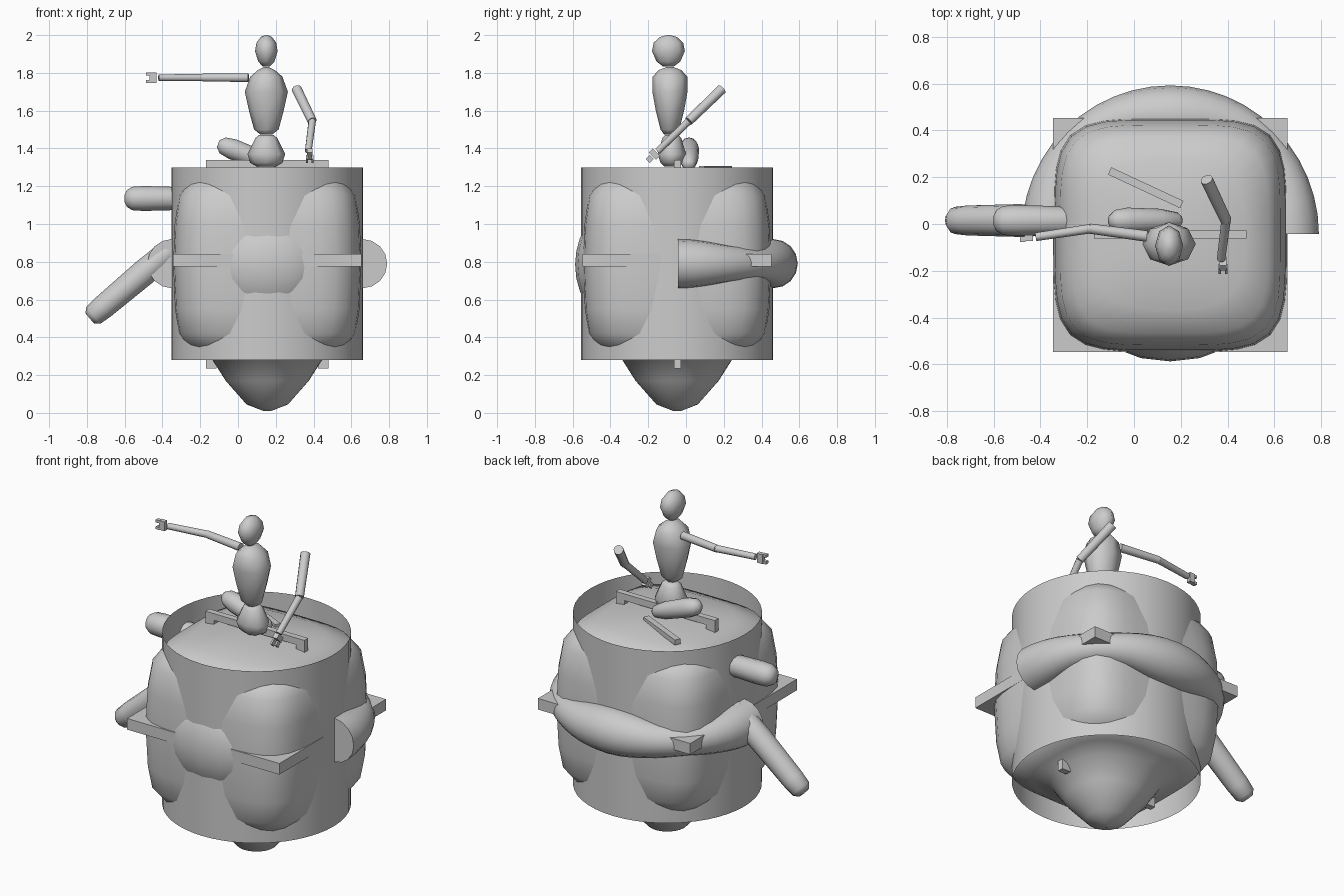
import bpy, bmesh, math
from mathutils import Vector, Matrix

cube = bpy.data.objects.get("Cube")
if cube:
    bpy.data.objects.remove(cube, do_unlink=True)

grey = bpy.data.materials.new("plain grey")
grey.use_nodes = True
grey.diffuse_color = (0.6, 0.6, 0.6, 1)
grey.node_tree.nodes["Principled BSDF"].inputs["Base Color"].default_value = (0.6, 0.6, 0.6, 1)

CX, CY, MID = 0.155, -0.047, 0.785


def finish(name, bm, angle=50):
    bmesh.ops.recalc_face_normals(bm, faces=bm.faces)
    mesh = bpy.data.meshes.new(name)
    bm.to_mesh(mesh)
    bm.free()
    mesh.materials.append(grey)
    obj = bpy.data.objects.new(name, mesh)
    bpy.context.collection.objects.link(obj)
    bpy.ops.object.select_all(action='DESELECT')
    obj.select_set(True)
    bpy.context.view_layer.objects.active = obj
    bpy.ops.object.shade_smooth_by_angle(angle=math.radians(angle))
    return obj


def ring(cx, cy, z, hx, hy, n=2, seg=8):
    """Superellipse cross-section at height z."""
    pts = []
    for i in range(seg):
        a = math.tau * i / seg
        c, s = math.cos(a), math.sin(a)
        k = (abs(c) ** n + abs(s) ** n) ** (-1 / n)
        pts.append(Vector((cx + hx * k * c, cy + hy * k * s, z)))
    return pts


def loft(name, rings, caps=True, angle=50):
    bm = bmesh.new()
    loops = [[bm.verts.new(p) for p in r] for r in rings]
    for a, b in zip(loops, loops[1:]):
        for i in range(len(a)):
            j = (i + 1) % len(a)
            bm.faces.new((a[i], a[j], b[j], b[i]))
    if caps:
        bm.faces.new(loops[0])
        bm.faces.new(loops[-1])
    return finish(name, bm, angle)


def limb(name, start, end, profile, seg=12):
    """Round limb; profile lists (fraction along, radius)."""
    start, end = Vector(start), Vector(end)
    axis = end - start
    rot = axis.to_track_quat('Z', 'Y')
    loft(name, [[start + rot @ p for p in ring(0, 0, axis.length * t, r, r, 2, seg)]
                for t, r in profile])


def box(name, centre, size, rot=(0, 0, 0)):
    bm = bmesh.new()
    bmesh.ops.create_cube(bm, size=1, matrix=Matrix.Diagonal((*size, 1)))
    obj = finish(name, bm, 30)
    obj.location, obj.rotation_euler = centre, rot
    return obj


def figure_part(name, x, y, profile):
    """Low-sided body part; profile lists (height, half width, half depth)."""
    loft(name, [ring(x, y, z, w, d, 2, 8) for z, w, d in profile], angle=60)


# Open drum shell
loft("drum_shell", [ring(CX, CY, z, 0.508, 0.508, 2, 48) for z in (0.28, 1.3)], caps=False)

# Rounded square core with a pointed underside
core = [(0.01, 0.02, 2), (0.045, 0.11, 2), (0.17, 0.22, 2.1), (0.28, 0.29, 2.3),
        (0.31, 0.36, 3), (0.34, 0.42, 4), (0.42, 0.47, 4.5), (0.55, 0.49, 4.5),
        (MID, 0.5, 4.5), (1.0, 0.492, 4.5), (1.15, 0.47, 4.5), (1.23, 0.42, 4),
        (1.27, 0.32, 3), (1.29, 0.16, 2.5), (1.295, 0.02, 2)]
loft("core_body", [ring(CX, CY, z, h, h, n, 48) for z, h, n in core])

# Square slab whose corners poke out of the shell
box("cross_slab", (CX, CY, 0.808), (1.0, 1.0, 0.066))

# Shallow boss on the front
bm = bmesh.new()
bmesh.ops.create_uvsphere(bm, u_segments=16, v_segments=12, radius=1,
                          matrix=Matrix.Translation((CX, -0.4, MID))
                          @ Matrix.Diagonal((0.33, 0.187, 0.28, 1)))
finish("front_boss", bm)

# Half hoop around the back, pinched on the diagonals
hoop = []
for i in range(25):
    a = math.pi * i / 24
    r = 0.108 + 0.022 * math.cos(4 * a)
    d = Vector((math.cos(a), math.sin(a), 0))
    base = Vector((CX, -0.043, 0.79))
    hoop.append([base + d * (0.635 - r + r * math.cos(t)) + Vector((0, 0, r * math.sin(t)))
                 for t in (math.tau * k / 16 for k in range(16))])
loft("back_hoop", hoop)

# Loose leg pieces
blunt = [(0, 0.02), (0.03, 0.045), (0.1, 0.062), (0.25, 0.066), (0.8, 0.06), (1, 0.03)]
limb("upper_side_leg", (-0.6, 0.015, 1.135), (-0.2, 0.015, 1.135), blunt)
limb("lower_side_leg", (-0.785, 0.015, 0.5), (-0.3, 0.015, 0.91),
     [(0, 0.035), (0.04, 0.058), (0.15, 0.064), (0.6, 0.07), (0.85, 0.065), (1, 0.03)])
limb("seat_thigh", (-0.105, 0.015, 1.425), (0.2, 0.015, 1.31),
     [(0, 0.02), (0.08, 0.045), (0.25, 0.055), (0.7, 0.05), (0.95, 0.035), (1, 0.02)])

# Frame through the core: top rail, posts, short stubs
box("top_rail", (CX, -0.045, 1.32), (0.65, 0.036, 0.04))
for side, label in ((1, "left"), (-1, "right")):
    box(label + "_post", (CX + side * 0.297, -0.045, 0.785), (0.056, 0.036, 1.1))
    box(("back" if side > 0 else "front") + "_stub",
        (CX, CY + side * 0.26, 0.33), (0.036, 0.05, 0.1))
box("diagonal_rail", (0.05, 0.155, 1.293), (0.34, 0.034, 0.03), (0, 0, math.radians(-25)))

# Seated jointed figure
figure_part("pelvis", 0.15, -0.075, [(1.305, 0.05, 0.04), (1.325, 0.085, 0.06), (1.37, 0.1, 0.075),
                                     (1.455, 0.058, 0.05), (1.47, 0.04, 0.035)])
figure_part("torso", 0.15, -0.085, [(1.473, 0.03, 0.03), (1.5, 0.065, 0.05), (1.6, 0.092, 0.075),
                                    (1.7, 0.114, 0.093), (1.78, 0.085, 0.092),
                                    (1.815, 0.045, 0.06), (1.83, 0.015, 0.02)])
figure_part("head", 0.15, -0.093, [(1.835, 0.02, 0.03), (1.86, 0.043, 0.063), (1.915, 0.06, 0.087),
                                   (1.96, 0.052, 0.078), (1.99, 0.03, 0.045), (2.0, 0.008, 0.01)])

# Arms: right one stretched sideways, left one hanging loose
rod = [(0, 1), (1, 0.9)]
for name, a, b, r in (("right_upper_arm", (0.055, -0.052, 1.775), (-0.188, -0.02, 1.775), 0.024),
                      ("right_forearm", (-0.185, -0.02, 1.775), (-0.42, -0.055, 1.775), 0.02),
                      ("left_upper_arm", (0.31, 0.19, 1.715), (0.393, 0.015, 1.545), 0.027),
                      ("left_forearm", (0.393, 0.015, 1.545), (0.372, -0.15, 1.385), 0.02)):
    limb(name, a, b, [(t, r * k) for t, k in rod], 10)

# Hands: a palm with two small prongs each
box("right_palm", (-0.45, -0.06, 1.775), (0.036, 0.026, 0.055))
for dz in (-0.02, 0.02):
    box("right_finger", (-0.475, -0.065, 1.775 + dz), (0.024, 0.022, 0.016))
tilt = (math.radians(-45), 0, 0)
box("left_palm", (0.38, -0.168, 1.37), (0.03, 0.055, 0.03), tilt)
for dx in (-0.014, 0.014):
    box("left_finger", (0.38 + dx, -0.192, 1.345), (0.01, 0.03, 0.03), tilt)
